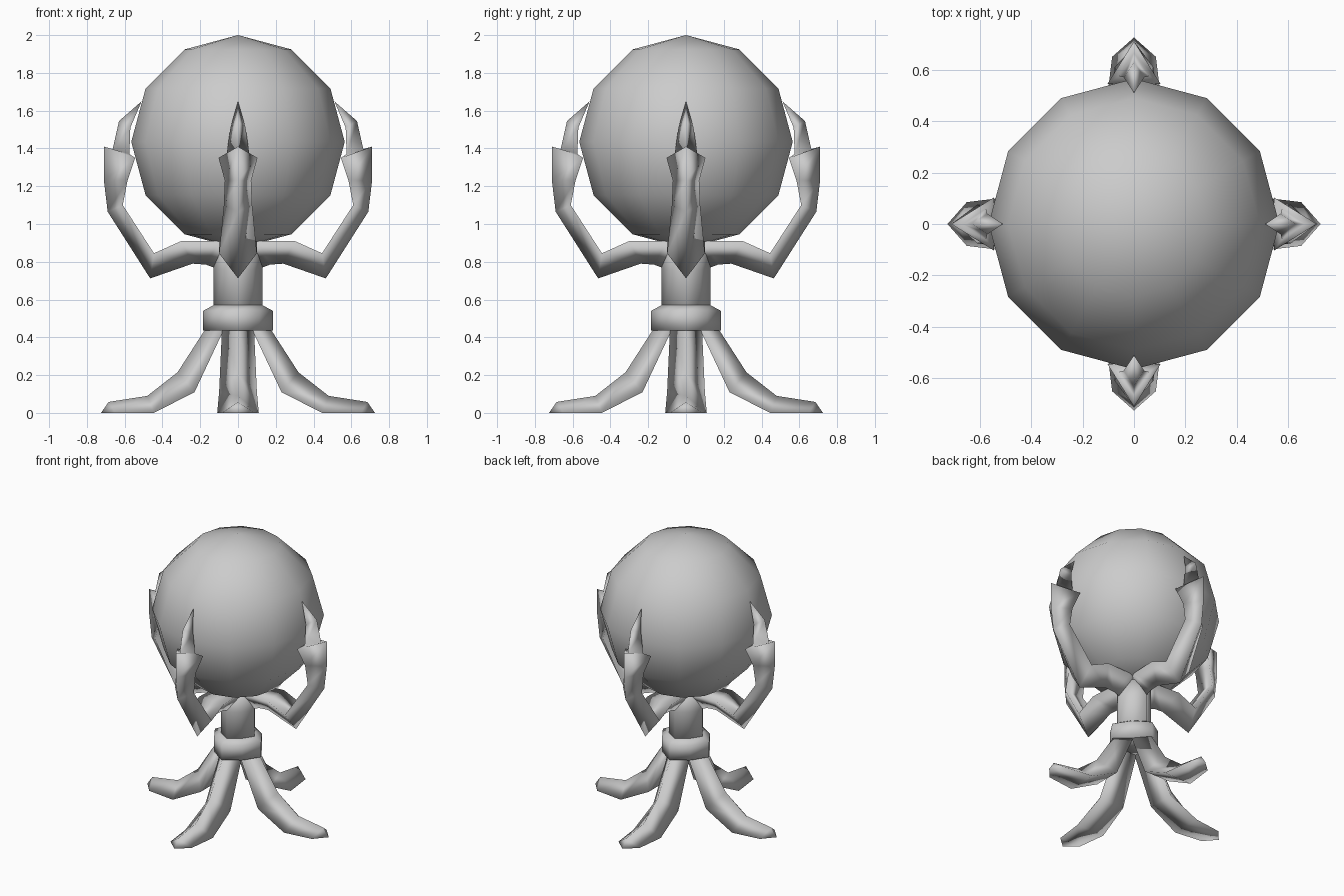
import bpy, bmesh, math
from mathutils import Matrix

if "Cube" in bpy.data.objects:
    bpy.data.objects.remove(bpy.data.objects["Cube"])

grey = bpy.data.materials.new("plain grey")
grey.diffuse_color = (0.6, 0.6, 0.6, 1)
grey.use_nodes = True
grey.node_tree.nodes["Principled BSDF"].inputs["Base Color"].default_value = grey.diffuse_color


def finish(name, bm):
    bmesh.ops.recalc_face_normals(bm, faces=bm.faces[:])
    for f in bm.faces:
        f.smooth = True
    mesh = bpy.data.meshes.new(name)
    bm.to_mesh(mesh)
    bm.free()
    mesh.materials.append(grey)
    ob = bpy.data.objects.new(name, mesh)
    bpy.context.collection.objects.link(ob)
    return ob


def loft(bm, rings):
    """Skin closed rings and cap both ends."""
    rings = [[bm.verts.new(p) for p in ring] for ring in rings]
    n = len(rings[0])
    for a, b in zip(rings, rings[1:]):
        for i in range(n):
            j = (i + 1) % n
            bm.faces.new((a[i], a[j], b[j], b[i]))
    bm.faces.new(rings[0])
    bm.faces.new(rings[-1])


def limb(name, sections, tip):
    """Three-sided limb, repeated on four sides.
    Section: ridge radius, ridge z, side radius, side z, half width."""
    for k in range(4):
        bm = bmesh.new()
        loft(bm, [[(r, 0, z), (s, w, h), (s, -w, h)]
                  for r, z, s, h, w in sections])
        bm.faces.ensure_lookup_table()
        bmesh.ops.poke(bm, faces=[bm.faces[-1]])
        bm.verts.ensure_lookup_table()
        bm.verts[-1].co = (tip[0], 0, tip[1])
        bmesh.ops.rotate(bm, verts=bm.verts[:], cent=(0, 0, 0),
                         matrix=Matrix.Rotation(k * math.pi / 2, 3, 'Z'))
        finish(f"{name}_{k + 1}", bm)


def octagon(r, z):
    """Eight-sided ring, slightly narrower on the diagonals."""
    return [(r * (1 - 0.14 * (i % 2)) * math.cos(i * math.pi / 4),
             r * (1 - 0.14 * (i % 2)) * math.sin(i * math.pi / 4), z)
            for i in range(8)]


# Ball
bm = bmesh.new()
bmesh.ops.create_uvsphere(bm, u_segments=12, v_segments=6, radius=0.565,
                          matrix=Matrix.Translation((0, 0, 1.435)))
finish("ball", bm)

# Stem and collar
bm = bmesh.new()
loft(bm, [octagon(0.13, 0.5), octagon(0.13, 0.76), octagon(0.13, 0.88)])
finish("stem", bm)
bm = bmesh.new()
loft(bm, [octagon(0.185, 0.435), octagon(0.185, 0.54), octagon(0.13, 0.57)])
finish("collar", bm).data.shade_smooth()

# Legs
limb("leg", [(0.175, 0.44, 0.075, 0.44, 0.085),
             (0.32, 0.215, 0.23, 0.11, 0.10),
             (0.48, 0.09, 0.445, 0.0, 0.11),
             (0.685, 0.058, 0.65, 0.0, 0.085)], (0.725, 0.0))

# Arms with flared wrist and pointed finger
limb("arm", [(0.05, 0.74, 0.03, 0.90, 0.08),
             (0.17, 0.785, 0.10, 0.91, 0.09),
             (0.24, 0.79, 0.30, 0.91, 0.10),
             (0.465, 0.712, 0.445, 0.845, 0.10),
             (0.69, 1.065, 0.61, 1.10, 0.075),
             (0.71, 1.23, 0.585, 1.23, 0.07),
             (0.71, 1.41, 0.545, 1.35, 0.103),
             (0.665, 1.39, 0.575, 1.37, 0.06),
             (0.63, 1.545, 0.57, 1.51, 0.04)], (0.51, 1.65))
